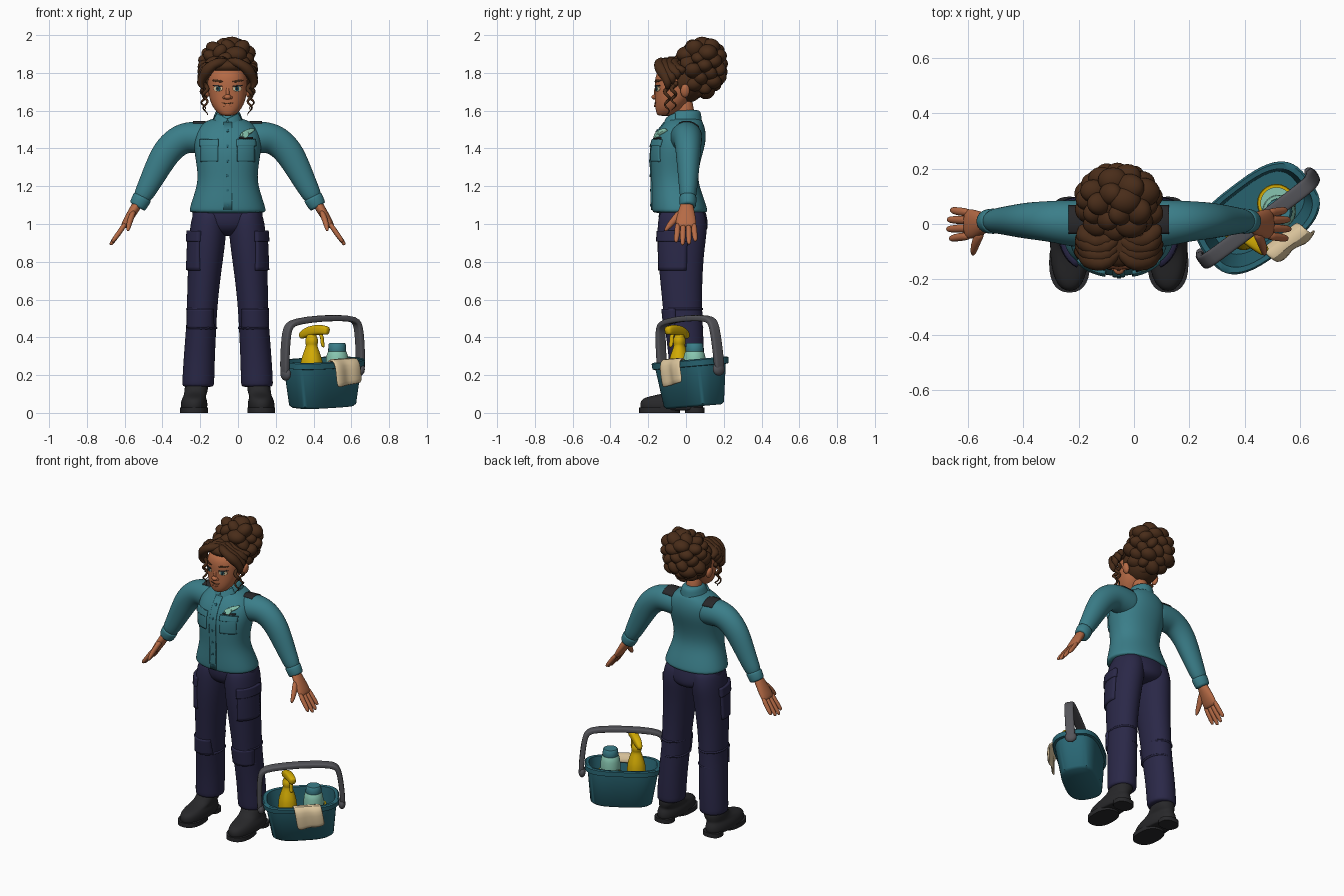
import bpy, bmesh, random
from math import sin, cos, pi, radians, sqrt, copysign
from mathutils import Vector, Matrix

random.seed(4)
if "Cube" in bpy.data.objects:
    bpy.data.objects.remove(bpy.data.objects["Cube"])
BODY = Matrix.Translation((-0.055, 0, 0))   # the figure stands left of the bucket
WORLD = Matrix.Identity(4)


def material(name, hexcode):
    rgb = [(int(hexcode[i:i + 2], 16) / 255) ** 2.2 for i in (0, 2, 4)]
    m = bpy.data.materials.new(name)
    m.use_nodes = True
    m.diffuse_color = (*rgb, 1)
    m.node_tree.nodes["Principled BSDF"].inputs["Base Color"].default_value = (*rgb, 1)
    return m


skin = material("warm skin", "b46a47")
brown = material("hair brown", "4a301f")
teal = material("shirt teal", "3d7d88")
navy = material("trouser navy", "2e2c49")
black = material("boot black", "2c2c2e")
grey = material("handle grey", "55555a")
yellow = material("spray yellow", "d2aa0c")
mint = material("bottle mint", "86c4ae")
cream = material("cloth cream", "dcc59c")
bucket_teal = material("bucket teal", "2d6673")


def finish(name, bm, mat, matrix=BODY, sub=0):
    bmesh.ops.recalc_face_normals(bm, faces=bm.faces)
    me = bpy.data.meshes.new(name)
    bm.to_mesh(me)
    bm.free()
    me.materials.append(mat)
    me.shade_smooth()
    ob = bpy.data.objects.new(name, me)
    bpy.context.collection.objects.link(ob)
    ob.matrix_world = matrix
    if sub:
        ob.modifiers.new("smooth", "SUBSURF").levels = sub
        ob.modifiers["smooth"].render_levels = sub
    else:
        me.set_sharp_from_angle(angle=radians(45))
    return ob


def loft(name, rings, mat, n=16, p=2.0, flat=False, sub=1, s=1, matrix=BODY):
    """Skin superellipse rings (x, y, z, a, b); flat keeps them level."""
    bm = bmesh.new()
    pts = [Vector((s * r[0], r[1], r[2])) for r in rings]
    loops = []
    for i, r in enumerate(rings):
        t = Vector((0, 0, 1)) if flat else (pts[min(i + 1, len(pts) - 1)] - pts[max(i - 1, 0)]).normalized()
        u = t.cross(Vector((0, 1, 0))).normalized()
        v = u.cross(t)
        loop = []
        for k in range(n):
            c, d = cos(2 * pi * k / n), sin(2 * pi * k / n)
            c, d = (copysign(abs(q) ** (2 / p), q) for q in (c, d))
            loop.append(bm.verts.new(pts[i] + u * c * r[3] + v * d * r[4]))
        loops.append(loop)
    for l0, l1 in zip(loops, loops[1:]):
        for k in range(n):
            bm.faces.new((l0[k], l0[(k + 1) % n], l1[(k + 1) % n], l1[k]))
    bm.faces.new(loops[0])
    bm.faces.new(loops[-1])
    return finish(name, bm, mat, matrix, sub)


def patch(name, target, mat, loc, w, h, thick=0.008, rot=(0, 0, 0), round_=False):
    """Sewn-on piece: a grid projected onto a target, then thickened."""
    bm = bmesh.new()
    bmesh.ops.create_grid(bm, x_segments=10, y_segments=10, size=1)
    for v in bm.verts:
        x, z = v.co.x, v.co.y
        if round_:
            x, z = x * sqrt(1 - z * z / 2), z * sqrt(1 - x * x / 2)
        v.co = (x * w / 2, -0.5, z * h / 2)
    ob = finish(name, bm, mat, BODY @ Matrix.Translation(loc))
    ob.rotation_euler = rot
    wrap = ob.modifiers.new("wrap", "SHRINKWRAP")
    wrap.target = target
    wrap.wrap_method = "PROJECT"
    wrap.use_project_y = True
    wrap.use_positive_direction = True
    solid = ob.modifiers.new("thick", "SOLIDIFY")
    solid.thickness, solid.offset = thick, 0
    return ob


def blobs(name, items, mat, matrix=BODY, level=3):
    bm = bmesh.new()
    for loc, scale, turn in items:
        m = Matrix.Translation(loc) @ Matrix.Rotation(turn, 4, "Y") @ Matrix.Diagonal((*scale, 1))
        bmesh.ops.create_icosphere(bm, subdivisions=level, radius=1, matrix=m)
    return finish(name, bm, mat, matrix)


# Level rings given by height, half width, front and back
def body_rings(rows):
    return [(0, (f + b) / 2, z, w, (b - f) / 2) for z, w, f, b in rows]


shirt = loft("shirt", body_rings([
    (1.055, .2, -.175, .112), (1.07, .207, -.182, .117), (1.14, .184, -.184, .095), (1.23, .155, -.182, .06),
    (1.33, .168, -.19, .075), (1.42, .184, -.188, .105), (1.49, .174, -.155, .107),
    (1.535, .135, -.115, .092), (1.565, .07, -.09, .075)]), teal, n=24, p=2.2, flat=True, sub=2)
collar = loft("collar", body_rings([(1.48, .11, -.14, .1), (1.53, .09, -.113, .088), (1.56, .078, -.1, .085),
              (1.595, .067, -.078, .08), (1.605, .052, -.06, .068)]), teal, flat=True)
patch("button_placket", shirt, teal, (0, 0, 1.305), .045, .46, .012)
for i in range(6):
    patch(f"button_{i}", shirt, bucket_teal, (0, 0, 1.1 + i * .078), .014, .014, .02, round_=True)

# Trousers seat
loft("trouser_seat", body_rings([(1.12, .175, -.14, .09), (1.05, .196, -.15, .112), (.99, .185, -.145, .122),
     (.955, .13, -.115, .11), (.935, .05, -.07, .06)]), navy, flat=True, sub=2)

# Head and neck
loft("neck", [(0, .0, 1.5, .05, .052), (0, -.005, 1.6, .048, .05), (0, -.02, 1.68, .05, .05)], skin)
head = loft("head", body_rings([(1.572, .025, -.145, -.08), (1.582, .048, -.156, -.05), (1.61, .074, -.163, -.02),
            (1.65, .094, -.166, .02), (1.7, .104, -.165, .045), (1.76, .107, -.168, .06),
            (1.81, .095, -.155, .055), (1.845, .05, -.1, .02)]), skin, n=20, p=2.2, flat=True, sub=2)
blobs("nose", [((0, -.163, 1.672), (.02, .02, .014), 0), ((0, -.157, 1.695), (.011, .013, .035), 0),
               ((.017, -.158, 1.669), (.01, .012, .009), 0), ((-.017, -.158, 1.669), (.01, .012, .009), 0)], skin)
patch("lower_lip", head, skin, (0, 0, 1.626), .042, .013, .012, round_=True)

# Mirrored parts
for s, side in ((1, "left"), (-1, "right")):
    # Face
    patch(f"{side}_eye", head, cream, (s * .05, 0, 1.716), .046, .028, .005, round_=True)
    patch(f"{side}_iris", head, bucket_teal, (s * .048, 0, 1.716), .021, .024, .008, round_=True)
    patch(f"{side}_pupil", head, black, (s * .048, 0, 1.716), .01, .012, .011, round_=True)
    patch(f"{side}_lash", head, black, (s * .052, 0, 1.731), .05, .008, .012, (0, s * -.08, 0), True)
    patch(f"{side}_brow", head, brown, (s * .052, 0, 1.757), .055, .012, .01, (0, s * -.12, 0), True)
    patch(f"{side}_smile", head, brown, (s * .014, 0, 1.639), .036, .006, .006, (0, s * -.2, 0), True)
    blobs(f"{side}_ear", [((s * .114, -.005, 1.705), (.016, .024, .036), s * .2)], skin)

    # Sleeve, cuff, shoulder tab
    sleeve = loft(f"{side}_sleeve", [
        (.06, 0, 1.45, .086, .085), (.13, 0, 1.456, .087, .088), (.19, .005, 1.46, .086, .084),
        (.25, .01, 1.45, .084, .075), (.315, .012, 1.395, .08, .069), (.36, .012, 1.32, .073, .062),
        (.42, .012, 1.2, .058, .05), (.47, .01, 1.11, .047, .042)], teal, s=s, sub=2)
    loft(f"{side}_cuff", [(.448, .01, 1.148, .05, .045), (.452, .01, 1.14, .053, .048),
                          (.476, .01, 1.095, .048, .044), (.479, .01, 1.09, .044, .04)], teal, s=s)
    patch(f"{side}_shoulder_tab", sleeve, black, (s * .147, .015, 1.5), .07, .1, .01, (-pi / 2, 0, 0))

    # Hand
    loft(f"{side}_palm", [(.465, .005, 1.125, .028, .032), (.49, .003, 1.085, .026, .038),
         (.52, 0, 1.035, .024, .054), (.548, 0, .99, .019, .055), (.553, 0, .982, .012, .048)], skin, s=s)
    for i, reach in enumerate((.85, 1, 1.04, .9)):
        y = .041 - i * .028
        x1, z1 = .542 + .075 * reach, 1.0 - .108 * reach
        loft(f"{side}_finger_{i}", [(.535, y, 1.012, .015, .016), (.58, y * 1.1, .945, .014, .016),
             (x1 - .004, y * 1.22, z1 + .01, .012, .013), (x1, y * 1.23, z1, .006, .006)], skin, n=10, s=s)
    loft(f"{side}_thumb", [(.495, -.02, 1.07, .017, .024), (.515, -.06, 1.025, .017, .02),
         (.525, -.095, .985, .014, .016), (.528, -.113, .961, .006, .006)], skin, n=10, s=s)

    # Collar wing and chest pocket
    patch(f"{side}_collar_wing", collar, teal, (s * .035, 0, 1.55), .06, .04, .018, (0, s * -.5, 0))
    patch(f"{side}_chest_pocket", shirt, teal, (s * .095, 0, 1.38), .088, .1, .014)
    patch(f"{side}_pocket_flap", shirt, teal, (s * .095, 0, 1.428), .096, .034, .026)

    # Trouser leg with cargo pocket and knee panel
    leg = loft(f"{side}_trouser_leg", [
        (.09, -.02, 1.09, .08, .11), (.099, -.02, 1.03, .094, .13), (.104, -.02, .96, .1, .135),
        (.113, -.028, .85, .096, .125), (.128, -.025, .68, .087, .112), (.135, -.018, .55, .082, .106),
        (.138, -.014, .48, .081, .104), (.15, .003, .3, .084, .096), (.156, .008, .15, .087, .092),
        (.156, .008, .135, .084, .09)], navy, p=2.1, flat=True, s=s, sub=2)
    patch(f"{side}_cargo_pocket", leg, navy, (s * .116, -.025, .85), .15, .19, .022, (0, 0, s * .95))
    patch(f"{side}_cargo_flap", leg, navy, (s * .116, -.025, .935), .16, .055, .036, (0, 0, s * .95))
    patch(f"{side}_knee_panel", leg, navy, (s * .136, -.015, .5), .135, .1, .018, (0, 0, s * .15))
    for z in (.45, .55):
        loft(f"{side}_knee_seam_{z}", [(.137, -.015, z + dz, .083 + e, .107 + e)
             for dz, e in ((-.012, 0), (0, .004), (.012, 0))], navy, p=2.1, flat=True, s=s)

    # Boot with a separate sole and heel
    loft(f"{side}_boot", [(.178, -.075, .012, .062, .158), (.178, -.075, .018, .069, .166), (.178, -.075, .04, .073, .172),
         (.177, -.075, .065, .07, .168), (.176, -.068, .082, .062, .152), (.173, -.04, .094, .06, .122),
         (.167, .0, .112, .063, .088), (.162, .01, .17, .064, .08)], black, p=2.3, flat=True, s=s, sub=2)
    for part, y, a, b in (("sole", -.14, .074, .108), ("heel", .047, .062, .052)):
        loft(f"{side}_boot_{part}", [(.178, y, z, a, b) for z in (0, .028)],
             black, n=28, p=2.4, flat=True, s=s, sub=0)

    # Swept fringe locks and hanging ringlets
    for i in range(4):
        k, w = i * .026, random.uniform(-.012, .012)
        loft(f"{side}_fringe_{i}", [
            (-.01, -.085 + k, 1.86, .012, .015), (.04, -.14 + k, 1.868 + w, .028, .03),
            (.075, -.147 + k, 1.838 - w, .025, .028), (.112, -.13 + k, 1.822 + w, .036, .036),
            (.135 + w, -.105 + k, 1.78 + k * .5, .026, .03), (.142 - w, -.095 + k, 1.745 + k, .024, .024),
            (.125, -.1 + k, 1.71 + k, .005, .006)], brown, n=10, s=s)
    for i, (d, y, z0) in enumerate(((.118, -.1, 1.575), (.128, -.065, 1.6))):
        steps = 18
        loft(f"{side}_ringlet_{i}", [
            (d + .013 * cos(j * .9 + i), y + .013 * sin(j * .9 + i), 1.75 + (z0 - 1.75) * j / steps,
             .013 * (1.15 - j / steps), .013 * (1.15 - j / steps)) for j in range(steps + 1)], brown, n=8, s=s)

# Chest badge
patch("badge_wing", shirt, mint, (.1, 0, 1.48), .075, .024, .03, (0, -.4, 0), True)
patch("badge_body", shirt, mint, (.09, 0, 1.468), .03, .034, .034, round_=True)
patch("badge_bar", shirt, black, (.095, 0, 1.453), .07, .009, .02)

# Hair: cap, front puff, piled curls
blobs("hair_cap", [((0, .0, 1.758), (.116, .112, .118), 0), ((0, -.07, 1.835), (.1, .085, .042), 0)], brown)
curls = []
for i in range(46):
    h = 1 - 2 * (i + .5) / 46
    r, a = sqrt(1 - h * h), i * 2.39996
    size = random.uniform(.036, .054)
    out = random.uniform(.94, 1.06)
    curls.append(((.117 * r * cos(a) * out, .085 + .106 * r * sin(a) * out, 1.83 + .122 * h),
                  (size * 1.15, size, size * .85), random.uniform(-1, 1)))
blobs("piled_curls", curls, brown)
blobs("curl_core", [((0, .085, 1.83), (.12, .11, .13), 0)], brown)

# Bucket, tilted slightly and turned
TUB = Matrix.Translation((.448, .042, .045)) @ Matrix.Rotation(radians(5), 4, "X") @ Matrix.Rotation(radians(37), 4, "Z")
loft("bucket", [(0, 0, z, a, b) for z, a, b in (
    (-.012, .172, .096), (0, .187, .11), (.2, .214, .133), (.202, .23, .146), (.232, .232, .148),
    (.238, .225, .142), (.236, .206, .126), (.02, .178, .102))], bucket_teal, n=48, p=3, flat=True, sub=0, matrix=TUB)
arch = [(.248, .15), (.252, .22), (.247, .32), (.238, .4), (.222, .432), (.18, .45), (0, .46)]
arch += [(-x, z) for x, z in arch[-2::-1]]
loft("bucket_handle", [(x, 0, z, .016, .028) for x, z in arch], grey, n=20, p=4, matrix=TUB)
blobs("handle_pivots", [((s * .245, 0, .175), (.022, .036, .036), 0) for s in (1, -1)], grey, TUB)

# Spray bottle, its nozzle pointing across the bucket
SPRAY = Matrix.Translation((.39, -.035, 0)) @ Matrix.Rotation(radians(-37), 4, "Z")
loft("spray_bottle", [(0, 0, z, r, r * .9) for z, r in (
    (.08, .055), (.1, .062), (.25, .064), (.29, .055), (.33, .04), (.36, .028), (.365, .035), (.395, .035),
    (.4, .026), (.43, .024))], yellow, p=2.3, flat=True, matrix=SPRAY)
loft("spray_head", [(x, 0, z, a, a * .9) for x, z, a in (
    (-.078, .4, .012), (-.06, .415, .022), (-.01, .434, .028), (.05, .442, .027), (.1, .436, .024), (.112, .434, .018))],
    yellow, p=3, matrix=SPRAY)
loft("spray_trigger", [(x, 0, z, .009, .013) for x, z in (
    (.05, .43), (.072, .4), (.068, .375), (.08, .345))], yellow, n=10, matrix=SPRAY)

# Round bottle with cap, and a yellow-rimmed jar behind it
loft("round_bottle", [(.525, .045, z, r, r) for z, r in (
    (.08, .055), (.1, .062), (.28, .064), (.315, .056), (.335, .042), (.345, .038))], mint, flat=True, matrix=WORLD)
loft("bottle_cap", [(.525, .045, z, r, r) for z, r in ((.322, .046), (.328, .048), (.362, .046), (.37, .04))],
     teal, n=20, flat=True, sub=0, matrix=WORLD)
loft("jar_rim", [(.515, .075, z, r, r) for z, r in ((.15, .068), (.23, .07), (.238, .067), (.238, .06))],
     yellow, n=24, flat=True, sub=0, matrix=WORLD)
loft("jar_lid", [(.515, .075, z, r, r) for z, r in ((.2, .058), (.246, .058))], mint, n=24, flat=True, sub=0, matrix=WORLD)

# Cloth draped over the rim
bm = bmesh.new()
rows = []
for j, (y, z) in enumerate(((-.1, .2), (-.116, .245), (-.15, .25), (-.17, .22), (-.17, .15), (-.17, .1))):
    rows.append([bm.verts.new((-.062 + .024 * i + .006 * j, y - .007 * sin(i * 1.5) * (j > 2), z + .003 * i * (j > 3)))
                 for i in range(8)])
for r0, r1 in zip(rows, rows[1:]):
    for i in range(7):
        bm.faces.new((r0[i], r0[i + 1], r1[i + 1], r1[i]))
cloth = finish("cloth", bm, cream, TUB)
cloth.modifiers.new("thick", "SOLIDIFY").thickness = .014
cloth.modifiers["thick"].offset = 0
cloth.modifiers.new("soft", "SUBSURF").levels = 1
